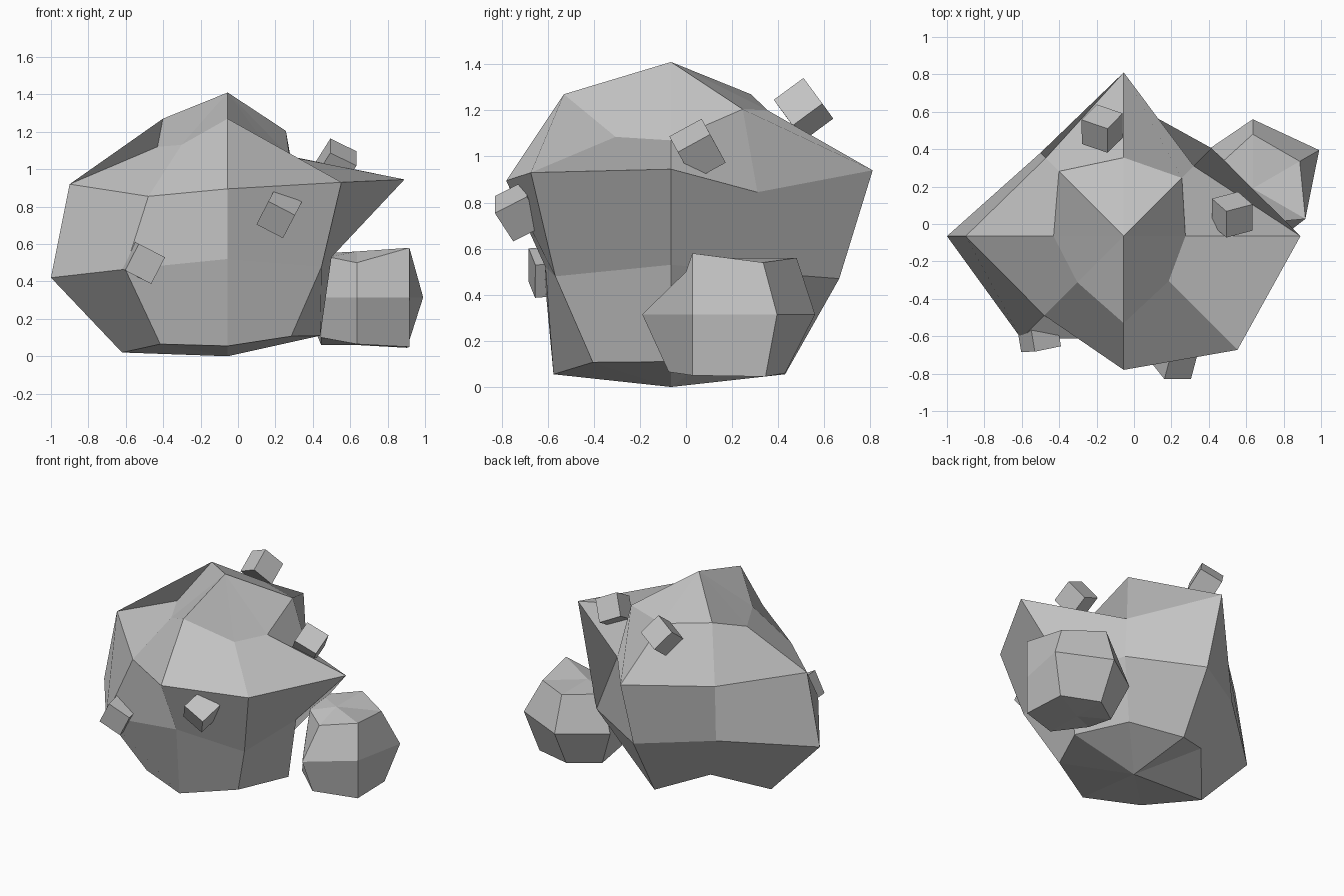
import bpy
import bmesh
import math
from mathutils import Matrix, Vector

default_cube = bpy.data.objects.get("Cube")
if default_cube:
    bpy.data.objects.remove(default_cube, do_unlink=True)

# One stone colour for every part
stone = bpy.data.materials.new("stone_grey")
stone.use_nodes = True
stone.diffuse_color = (0.55, 0.55, 0.55, 1)
shader = next(n for n in stone.node_tree.nodes if n.type == "BSDF_PRINCIPLED")
shader.inputs["Base Color"].default_value = stone.diffuse_color
shader.inputs["Roughness"].default_value = 0.9


def finish(name, mesh_builder):
    """Turn a bmesh into a flat shaded stone object."""
    bmesh.ops.recalc_face_normals(mesh_builder, faces=mesh_builder.faces)
    mesh = bpy.data.meshes.new(name)
    mesh_builder.to_mesh(mesh)
    mesh_builder.free()
    mesh.materials.append(stone)
    rock = bpy.data.objects.new(name, mesh)
    bpy.context.collection.objects.link(rock)
    return rock


def faceted_rock(name, centre, start_angle, top, bottom, rings):
    """Uneven low-poly sphere: each ring holds radii and heights, counter-clockwise."""
    builder = bmesh.new()
    cx, cy = centre
    loops = []
    for radii, heights in rings:
        count = len(radii)
        loop = []
        for i, (radius, height) in enumerate(zip(radii, heights)):
            angle = start_angle + math.tau * i / count
            x = cx + radius * math.cos(angle)
            y = cy + radius * math.sin(angle)
            loop.append(builder.verts.new((x, y, height)))
        loops.append(loop)
    top_pole = builder.verts.new((cx, cy, top))
    bottom_pole = builder.verts.new((cx, cy, bottom))
    for i in range(count):
        j = (i + 1) % count
        builder.faces.new((top_pole, loops[0][i], loops[0][j]))
        builder.faces.new((bottom_pole, loops[-1][j], loops[-1][i]))
        for upper, lower in zip(loops, loops[1:]):
            builder.faces.new((upper[i], lower[i], lower[j], upper[j]))
    return finish(name, builder)


def pebble(name, centre, across, down, side=0.16):
    """Small tilted cube whose edges follow two given directions."""
    u = Vector(across).normalized()
    w = u.cross(Vector(down)).normalized()
    turn = Matrix((u, w.cross(u), w)).transposed().to_4x4()
    builder = bmesh.new()
    bmesh.ops.create_cube(builder, size=side, matrix=Matrix.Translation(centre) @ turn)
    return finish(name, builder)


# Large boulder, rings from top to bottom
faceted_rock("boulder", (-0.055, -0.065), 0, 1.41, 0, [
    ((.33, .44, .42, .49, .375, .35, .465, .34),
     (1.07, 1.205, 1.2, 1.27, 1.12, 1.13, 1.27, 1.085)),
    ((.945, .53, .875, .59, .845, .6, .715, .86),
     (.945, .845, .94, .865, .92, .855, .895, .93)),
    ((.555, .665, .73, .63, .945, .775, .545, .71),
     (.53, .49, .47, .5, .42, .465, .52, .48)),
    ((.495, .36, .495, .43, .565, .51, .51, .48),
     (.11, .18, .055, .17, .02, .065, .055, .107)),
])

# Smaller rock leaning against the boulder's left side
faceted_rock("side_rock", (.635, .19), math.radians(30), .56, .06, [
    ((.29, .29, .225, .17, .19, .325), (.54, .56, .55, .53, .5, .58)),
    ((.41, .37, .34, .2, .38, .325), [.315] * 6),
    ((.31, .24, .22, .22, .265, .325), (.045, .06, .06, .1, .065, .05)),
])

# Cube-shaped chips stuck to the boulder
pebble("front_right_chip", (-.51, -.59, .5), (.145, .03, -.075), (-.07, 0, -.15))
pebble("front_left_chip", (.22, -.72, .765), (.144, 0, -.075), (-.07, .08, -.12))
pebble("left_chip", (.525, .05, 1.03), (.14, .037, -.068), (0, -.14, -.077))
pebble("back_chip", (-.17, .51, 1.205), (-.14, .048, -.066), (0, -.13, -.096))
